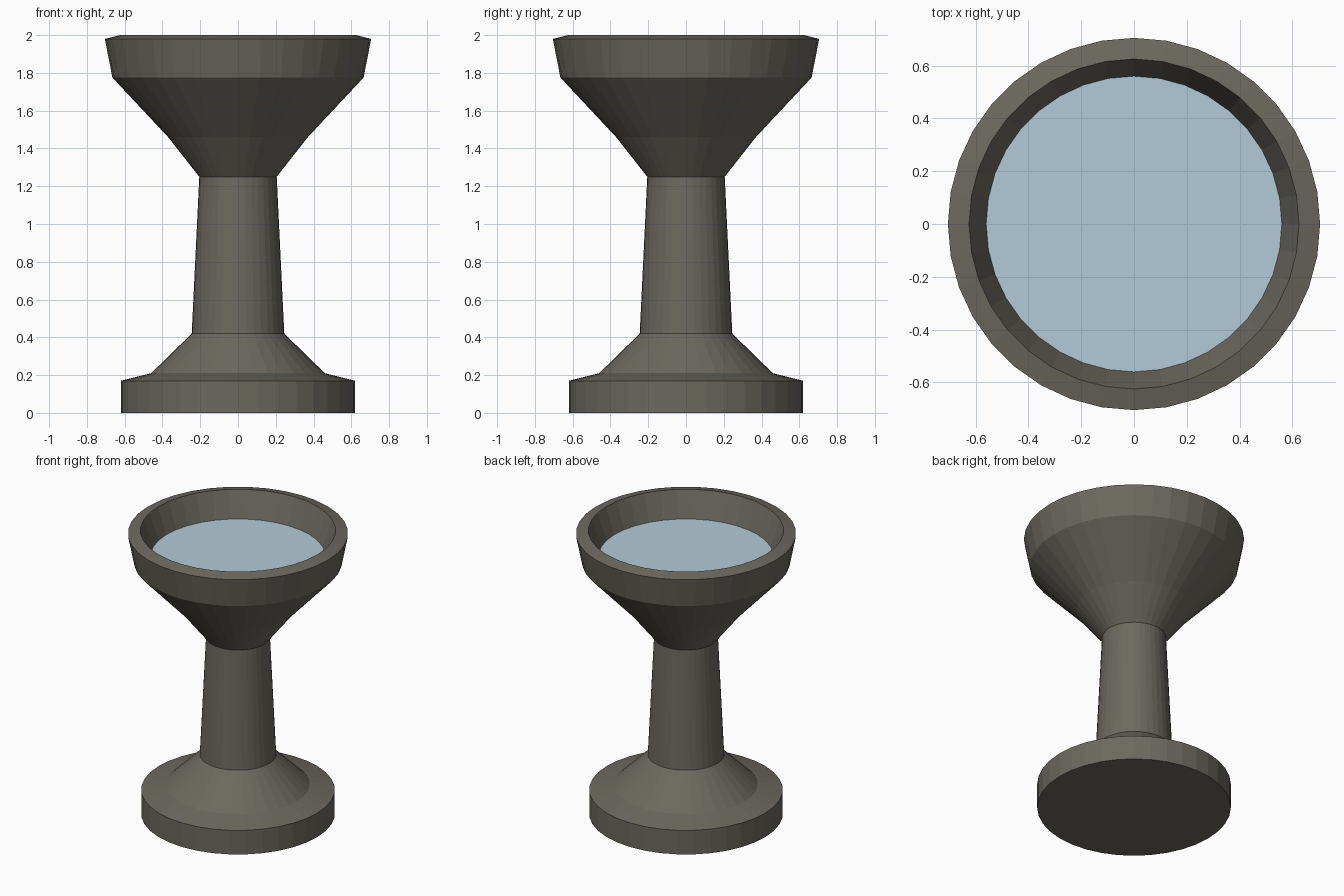
import bpy, bmesh, math

if "Cube" in bpy.data.objects:
    bpy.data.objects.remove(bpy.data.objects["Cube"])

SIDES = 36


def material(name, rgb):
    m = bpy.data.materials.new(name)
    m.diffuse_color = (*rgb, 1)
    m.use_nodes = True
    m.node_tree.nodes["Principled BSDF"].inputs["Base Color"].default_value = m.diffuse_color
    return m


def lathe(name, profile, mat, cap_start=False, cap_end=False):
    """Flat-shaded solid of revolution from (radius, height) points."""
    bm = bmesh.new()
    rings = []
    for r, z in profile:
        rings.append([bm.verts.new((r * math.cos(math.tau * i / SIDES),
                                    r * math.sin(math.tau * i / SIDES), z))
                      for i in range(SIDES)])
    for a, b in zip(rings, rings[1:]):
        for i in range(SIDES):
            j = (i + 1) % SIDES
            bm.faces.new((a[i], a[j], b[j], b[i]))
    if cap_start:
        bm.faces.new(rings[0][::-1])
    if cap_end:
        bm.faces.new(rings[-1])
    me = bpy.data.meshes.new(name)
    bm.to_mesh(me)
    bm.free()
    me.materials.append(mat)
    ob = bpy.data.objects.new(name, me)
    bpy.context.collection.objects.link(ob)
    return ob


stone = material("grey_stone", (0.15, 0.14, 0.115))
water = material("pale_water", (0.45, 0.60, 0.69))

# Pedestal foot, stem and bowl with an open basin
lathe("stone_pedestal_basin", [
    (0.62, 0), (0.62, 0.17), (0.46, 0.21), (0.245, 0.42),
    (0.205, 1.25), (0.37, 1.46), (0.665, 1.775), (0.705, 1.98),
    (0.625, 2.0), (0.56, 1.82)], stone, cap_start=True)

# Water surface filling the basin
lathe("water_surface", [(0.56, 1.82)], water, cap_end=True)
